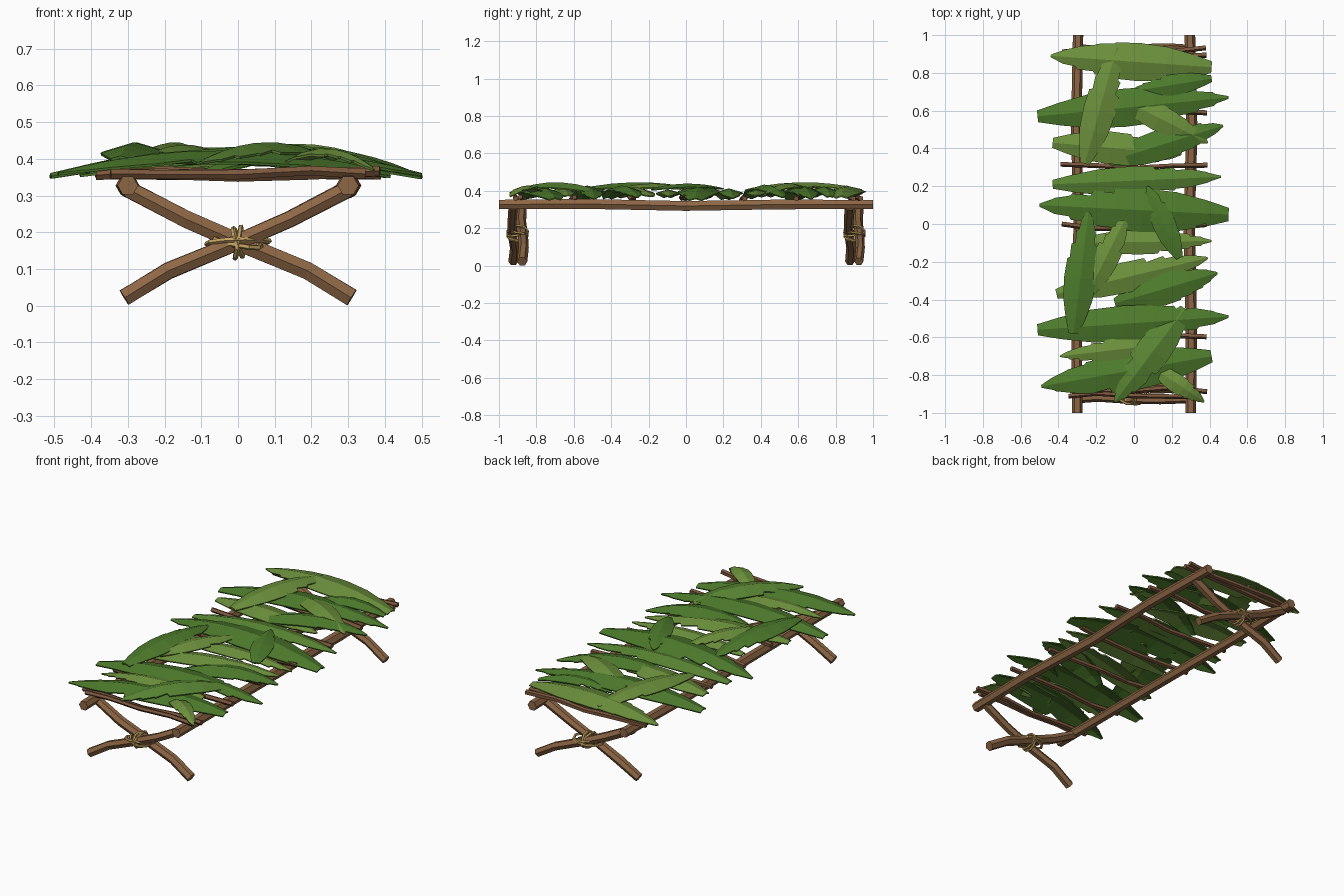
import bpy, bmesh, math, random
from mathutils import Vector

if "Cube" in bpy.data.objects:
    bpy.data.objects.remove(bpy.data.objects["Cube"])

random.seed(4)

def material(name, rgb):
    m = bpy.data.materials.new(name)
    m.diffuse_color = (*rgb, 1)
    m.use_nodes = True
    m.node_tree.nodes["Principled BSDF"].inputs["Base Color"].default_value = m.diffuse_color
    return m

WOOD = material("wood", (0.27, 0.135, 0.06))
BARK = material("dark_wood", (0.20, 0.095, 0.045))
ROPE = material("rope", (0.55, 0.36, 0.12))
GREENS = {"d": material("leaf_dark", (0.075, 0.20, 0.025)),
          "m": material("leaf_mid", (0.10, 0.235, 0.033)),
          "l": material("leaf_light", (0.15, 0.28, 0.045))}

def finish(bm, name, mat):
    bmesh.ops.recalc_face_normals(bm, faces=bm.faces)
    me = bpy.data.meshes.new(name)
    bm.to_mesh(me)
    bm.free()
    me.materials.append(mat)
    ob = bpy.data.objects.new(name, me)
    bpy.context.collection.objects.link(ob)
    return ob

def tube(name, pts, radius, mat, sides=6, closed=False, wobble=0.0):
    """Faceted branch or rope following a list of points."""
    pts = [Vector(p) for p in pts]
    n = len(pts)
    bm = bmesh.new()
    rings = []
    for i, p in enumerate(pts):
        a = pts[i - 1] if closed or i else p
        b = pts[(i + 1) % n] if closed or i < n - 1 else p
        d = (b - a).normalized()
        up = Vector((0, 0, 1)) if abs(d.z) < 0.8 else Vector((0, 1, 0))
        if closed:
            up = (p - sum(pts, Vector()) / n).normalized()
        u = d.cross(up).normalized()
        v = u.cross(d).normalized()
        r = radius * (1 + random.uniform(-wobble, wobble))
        rings.append([bm.verts.new(p + r * (u * math.cos(k * math.tau / sides)
                      + v * math.sin(k * math.tau / sides))) for k in range(sides)])
    for i in range(n if closed else n - 1):
        r0, r1 = rings[i], rings[(i + 1) % n]
        for k in range(sides):
            j = (k + 1) % sides
            bm.faces.new((r0[k], r0[j], r1[j], r1[k]))
    if not closed:
        bm.faces.new(rings[0])
        bm.faces.new(rings[-1])
    return finish(bm, name, mat)

def leaf(name, base, tip, width, mid_z, end_z, mat):
    """Arched leaf with a raised midrib and torn edges towards the tip."""
    base, tip = Vector((*base, 0)), Vector((*tip, 0))
    side = Vector((0, 0, 1)).cross(tip - base).normalized()
    outline = [(0, .30), (.12, .60), (.28, .90), (.45, 1), (.60, .95),
               (.72, .80), (.83, .60), (.92, .36), (1, .06)]
    rows = []
    for i, (t, w) in enumerate(outline):
        rows.append((t, w, w))
        if 4 <= i < 8:      # small tears
            rows.append((t + .012, w * random.uniform(.68, .95), w * random.uniform(.68, .95)))
    bm = bmesh.new()
    prev = None
    for t, wl, wr in rows:
        c = base.lerp(tip, t)
        c.z = end_z + (mid_z - end_z) * (1 - abs(2 * t - 1) ** 2)
        h = width / 2
        drop = Vector((0, 0, -0.30))
        row = [bm.verts.new(c + (side + drop) * h * wl), bm.verts.new(c),
               bm.verts.new(c + (-side + drop) * h * wr)]
        if prev:
            for k in range(2):
                bm.faces.new((prev[k], prev[k + 1], row[k + 1], row[k]))
        prev = row
    ob = finish(bm, name, mat)
    s = ob.modifiers.new("thickness", "SOLIDIFY")
    s.thickness = 0.007
    s.offset = 0

# Long side rails
for s, side in ((-1, "left"), (1, "right")):
    tube(side + "_rail", [(s * (0.3 + dx), y, 0.327 + dz) for y, dx, dz in
         ((-1, 0, 0), (-.55, .004, .003), (0, -.008, -.008), (.5, .006, 0), (1, -.004, 0))],
         0.029, WOOD, wobble=0.06)

# Crossed legs and their lashings at both ends
for e, end in ((-1, "front"), (1, "back")):
    for s, side in ((-1, "left"), (1, "right")):
        y = e * 0.9 + s * 0.024
        tube(f"{end}_{side}_leg", [(s * x, y + dy, z) for x, dy, z in
             ((.31, 0, .022), (.19, .008, .095), (.02, s * .004, .165),
              (-.14, -.006, .235), (-.3, 0, .318))], 0.026, WOOD, wobble=0.08)
    def loop(name, a, b, tilt_z, radius=0.0075):
        pts = [Vector((a[0] * math.cos(q) + b[0] * math.sin(q), e * .9 + .055 * math.sin(q),
                0.172 + a[1] * math.cos(q) + tilt_z * math.sin(q)))
               for q in (k * math.tau / 10 for k in range(10))]
        tube(f"{end}_{name}", pts, radius, ROPE, 5, True)
    loop("lashing_wide", (.085, .004), (.01, 0), -.008)
    loop("lashing_wide_second", (.062, -.010), (-.01, 0), .010)
    loop("lashing_tall", (.008, .042), (0, 0), .004)
    loop("lashing_tall_second", (-.012, .038), (.006, 0), -.004)

# Thin cross slats
for i, y in enumerate((-.91, -.875, -.6, -.29, -.01, .31, .6, .885, .925)):
    r = lambda a: random.uniform(-a, a)
    x0 = 0.37 + r(.025)
    tube(f"slat_{i + 1}", [(x, y + r(.013), 0.362 - (0.008 if abs(x) < .2 else 0) + r(.006))
         for x in (-x0, -.2, 0, .2, x0)], 0.014, BARK, 5, wobble=0.1)

# Leaves: base, tip, width, middle height, end height, shade
LEAVES = [
    ((.41, .83), (-.44, .89), .20, .425, .37, "l"),
    ((-.26, .32), (-.09, .94), .17, .442, .405, "l"),
    ((.41, .77), (-.02, .70), .11, .42, .37, "d"),
    ((-.51, .57), (.50, .67), .20, .425, .358, "d"),
    ((-.08, .67), (.39, .43), .14, .438, .385, "l"),
    ((-.43, .43), (.25, .37), .17, .41, .375, "l"),
    ((-.14, .33), (.47, .52), .16, .43, .365, "d"),
    ((-.43, .21), (.46, .25), .15, .41, .36, "m"),
    ((.50, .05), (-.50, .10), .23, .43, .358, "d"),
    ((.24, -.18), (.07, .20), .12, .435, .41, "d"),
    ((-.32, -.58), (-.24, .07), .17, .442, .405, "d"),
    ((-.25, -.38), (-.04, .04), .14, .435, .405, "l"),
    ((-.30, -.10), (.41, -.09), .13, .405, .37, "l"),
    ((-.41, -.37), (.39, -.18), .16, .415, .37, "l"),
    ((-.10, -.42), (.44, -.26), .17, .425, .365, "d"),
    ((-.51, -.56), (.50, -.49), .19, .425, .358, "d"),
    ((.22, -.63), (-.39, -.70), .12, .415, .375, "l"),
    ((.27, -.45), (-.10, -.94), .18, .442, .39, "m"),
    ((.41, -.70), (-.49, -.86), .21, .42, .36, "d"),
    ((.10, -.76), (.37, -.94), .10, .425, .37, "l"),
]
for i, (b, t, w, m, e, g) in enumerate(LEAVES):
    leaf(f"leaf_{i + 1}", b, t, w, m, e, GREENS[g])
